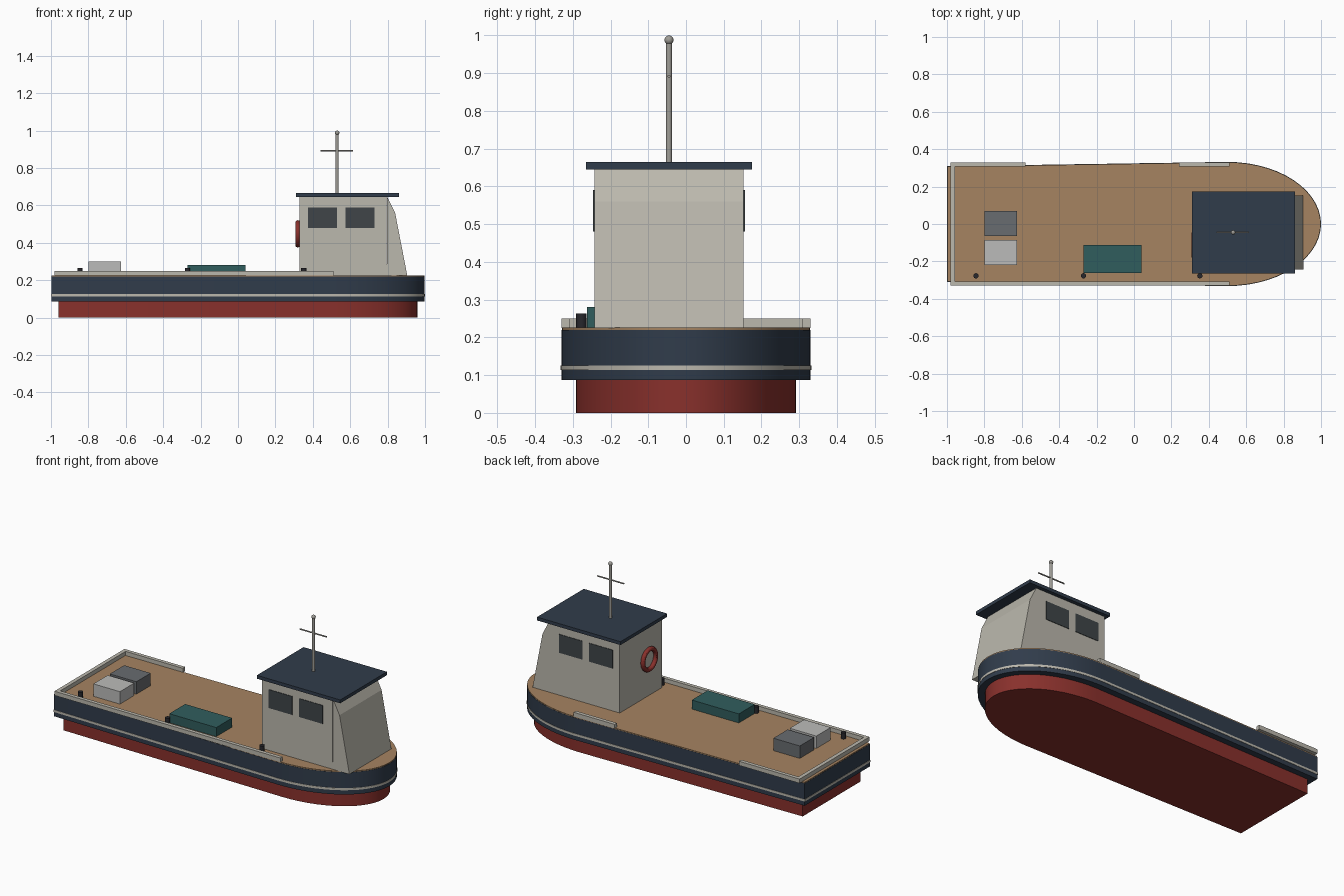
import bpy, bmesh, math
from mathutils import Vector

if "Cube" in bpy.data.objects:
    bpy.data.objects.remove(bpy.data.objects["Cube"])


def mat(name, r, g, b):
    m = bpy.data.materials.new(name)
    m.diffuse_color = (r, g, b, 1)
    m.use_nodes = True
    m.node_tree.nodes["Principled BSDF"].inputs["Base Color"].default_value = m.diffuse_color
    return m


NAVY = mat("navy", 0.03, 0.045, 0.07)
RED = mat("red", 0.25, 0.03, 0.025)
WOOD = mat("wood", 0.38, 0.23, 0.12)
CREAM = mat("cream", 0.5, 0.48, 0.42)
GLASS = mat("glass", 0.05, 0.06, 0.065)
TEAL = mat("teal", 0.03, 0.11, 0.11)
DARK = mat("dark_grey", 0.14, 0.15, 0.16)
LIGHT = mat("light_grey", 0.5, 0.5, 0.49)
BLACK = mat("black", 0.02, 0.02, 0.025)
STEEL = mat("steel", 0.35, 0.34, 0.31)


def finish(ob, name, m, smooth=True):
    ob.name = name
    ob.data.materials.append(m)
    if smooth:
        bpy.ops.object.select_all(action='DESELECT')
        ob.select_set(True)
        bpy.context.view_layer.objects.active = ob
        bpy.ops.object.shade_smooth_by_angle(angle=math.radians(30))
    return ob


def prism(name, pts, offset, m, smooth=True):
    """Extrude a closed planar outline along offset."""
    bm = bmesh.new()
    face = bm.faces.new([bm.verts.new(p) for p in pts])
    ext = bmesh.ops.extrude_face_region(bm, geom=[face])["geom"]
    bmesh.ops.translate(bm, vec=Vector(offset),
                        verts=[v for v in ext if isinstance(v, bmesh.types.BMVert)])
    bmesh.ops.recalc_face_normals(bm, faces=bm.faces)
    me = bpy.data.meshes.new(name)
    bm.to_mesh(me)
    bm.free()
    ob = bpy.data.objects.new(name, me)
    bpy.context.collection.objects.link(ob)
    return finish(ob, name, m, smooth)


def box(name, x0, x1, y0, y1, z0, z1, m):
    return prism(name, [(x0, y0, z0), (x1, y0, z0), (x1, y1, z0), (x0, y1, z0)],
                 (0, 0, z1 - z0), m, False)


def rod(name, loc, r, length, m, rot=(0, 0, 0)):
    bpy.ops.mesh.primitive_cylinder_add(vertices=16, radius=r, depth=length,
                                        location=loc, rotation=rot)
    return finish(bpy.context.object, name, m)


def outline(x_stern, x_bow, half_stern, half, z):
    """Plan shape: straight tapering sides with an elliptical bow."""
    n = 28
    arc = [(0.5 + (x_bow - 0.5) * math.cos(a), half * math.sin(a), z)
           for a in (-math.pi / 2 + math.pi * i / n for i in range(n + 1))]
    return [(x_stern, -half_stern, z)] + arc + [(x_stern, half_stern, z)]


# Hull, bottom, stripe and deck
prism("lower_hull", outline(-0.96, 0.96, 0.272, 0.292, 0), (0, 0, 0.09), RED)
prism("upper_hull", outline(-0.998, 0.998, 0.307, 0.33, 0.087), (0, 0, 0.133), NAVY)
prism("hull_stripe", outline(-1, 1, 0.309, 0.332, 0.113), (0, 0, 0.013), CREAM)
prism("deck", outline(-0.997, 0.997, 0.306, 0.329, 0.219), (0, 0, 0.007), WOOD)

# Low rails
box("front_rail", -0.976, 0.51, -0.33, -0.308, 0.225, 0.25, CREAM)
box("stern_rail", -0.98, -0.957, -0.329, 0.329, 0.225, 0.25, CREAM)
box("back_rail_aft", -0.976, -0.58, 0.308, 0.33, 0.225, 0.25, CREAM)
box("back_rail_bow", 0.24, 0.51, 0.308, 0.33, 0.225, 0.25, CREAM)

# Wheelhouse with raked front, roof and windows
box("cabin", 0.33, 0.795, -0.243, 0.153, 0.225, 0.646, CREAM)
prism("cabin_front", [(x, -0.243, z) for x, z in
      ((0.795, 0.225), (0.905, 0.225), (0.84, 0.56), (0.797, 0.646))],
      (0, 0.396, 0), CREAM, False)
box("roof", 0.31, 0.86, -0.265, 0.175, 0.645, 0.665, NAVY)
for side, y in (("front", -0.243), ("back", 0.153)):
    for i, x in enumerate((0.375, 0.575)):
        box(f"{side}_window_{i + 1}", x, x + 0.155, y - 0.003, y + 0.003, 0.48, 0.59, GLASS)

# Life ring on the aft wall
bpy.ops.mesh.primitive_torus_add(location=(0.32, -0.112, 0.448), rotation=(0, math.pi / 2, 0),
                                 major_segments=32, minor_segments=12,
                                 major_radius=0.06, minor_radius=0.013)
finish(bpy.context.object, "life_ring", RED)

# Mast
rod("mast", (0.53, -0.045, 0.825), 0.008, 0.325, STEEL)
rod("mast_crossbar", (0.528, -0.045, 0.892), 0.004, 0.176, STEEL, (0, math.pi / 2, 0))
bpy.ops.mesh.primitive_uv_sphere_add(segments=16, ring_count=10, radius=0.012,
                                     location=(0.53, -0.045, 0.988))
finish(bpy.context.object, "mast_lamp", STEEL)

# Deck cargo and bollards
box("dark_crate", -0.80, -0.625, -0.065, 0.07, 0.225, 0.30, DARK)
box("light_crate", -0.80, -0.625, -0.22, -0.085, 0.225, 0.30, LIGHT)
box("hatch", -0.27, 0.04, -0.262, -0.112, 0.225, 0.28, TEAL)
for i, x in enumerate((-0.845, -0.27, 0.352)):
    rod(f"bollard_{i + 1}", (x, -0.277, 0.244), 0.014, 0.04, BLACK)
